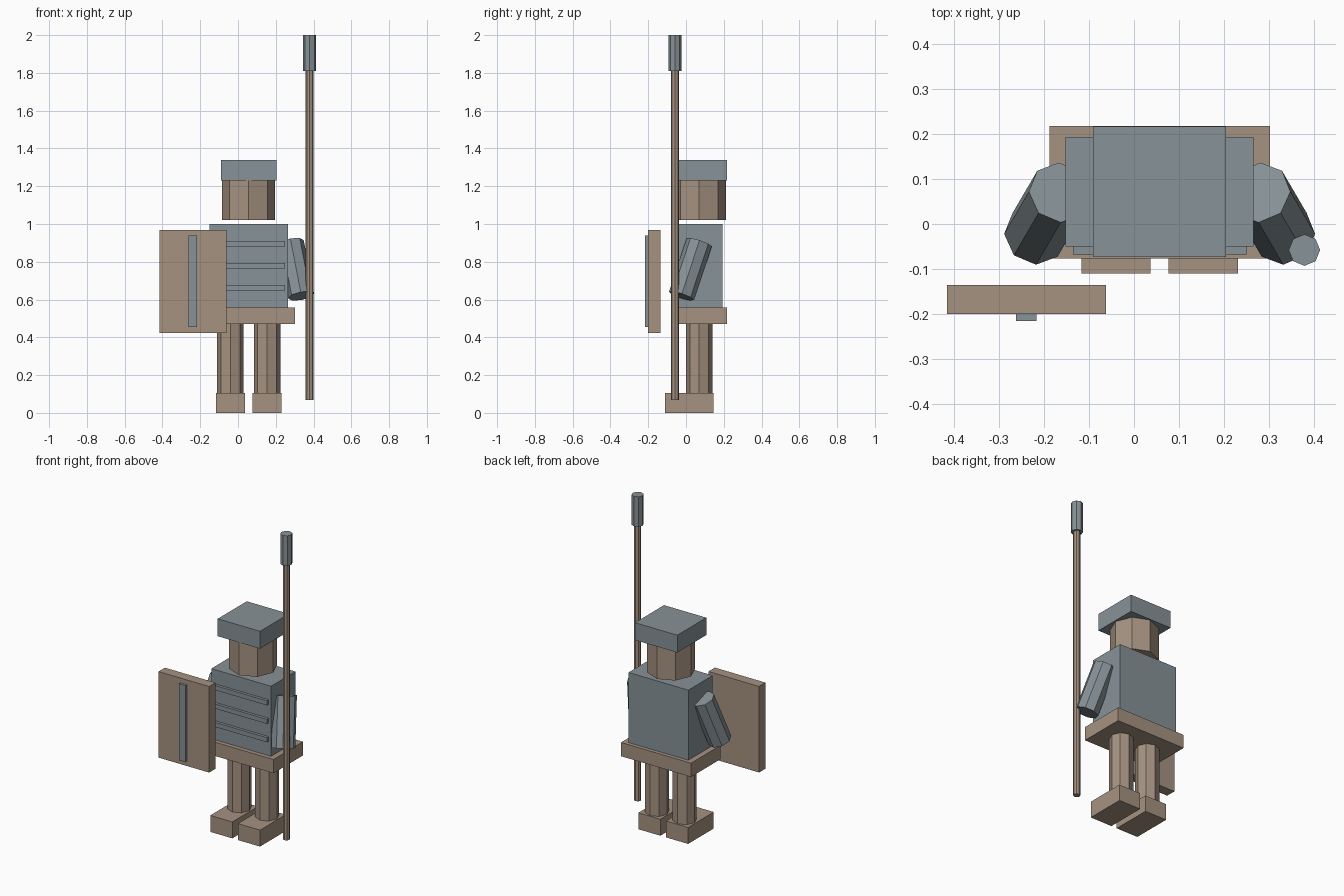
import bpy
from mathutils import Vector

if "Cube" in bpy.data.objects:
    bpy.data.objects.remove(bpy.data.objects["Cube"])


def material(name, rgb):
    m = bpy.data.materials.new(name)
    m.diffuse_color = (*rgb, 1)
    m.use_nodes = True
    m.node_tree.nodes["Principled BSDF"].inputs["Base Color"].default_value = m.diffuse_color
    return m


BROWN = material("warm brown", (0.376, 0.287, 0.220))
STEEL = material("steel grey", (0.242, 0.287, 0.310))


def finish(name, mat):
    ob = bpy.context.object
    ob.name = name
    ob.data.name = name
    ob.data.materials.append(mat)
    return ob


def box(name, mat, x, y, z):
    """Box from (min, max) ranges."""
    bpy.ops.mesh.primitive_cube_add(size=1, location=[sum(r) / 2 for r in (x, y, z)])
    ob = finish(name, mat)
    size = [r[1] - r[0] for r in (x, y, z)]
    for v in ob.data.vertices:
        v.co = [c * s for c, s in zip(v.co, size)]
    return ob


def rod(name, mat, start, end, radius):
    """Eight-sided cylinder between two points."""
    a, b = Vector(start), Vector(end)
    bpy.ops.mesh.primitive_cylinder_add(vertices=8, radius=radius, depth=(b - a).length,
                                        location=(a + b) / 2)
    ob = finish(name, mat)
    ob.rotation_mode = 'QUATERNION'
    ob.rotation_quaternion = Vector((0, 0, 1)).rotation_difference(b - a)
    return ob


CX, CY = 0.057, 0.07  # body axis

# Boots, legs and arms, mirrored about the body axis
for side, s in (("left", -1), ("right", 1)):
    lx = CX + s * 0.097
    box(side + "_boot", BROWN, (lx - 0.077, lx + 0.077), (-0.11, 0.146), (0, 0.104))
    rod(side + "_leg", BROWN, (lx, CY, 0.104), (lx, CY, 0.47), 0.07)
    rod(side + "_arm", STEEL, (CX + s * 0.277, -0.024, 0.619),
        (CX + s * 0.222, CY, 0.902), 0.07)

# Body
box("skirt", BROWN, (CX - 0.245, CX + 0.245), (-0.077, 0.218), (0.47, 0.557))
box("torso", STEEL, (CX - 0.209, CX + 0.209), (-0.05, 0.194), (0.557, 1.0))
for i, z in enumerate((0.663, 0.779, 0.896)):
    box(f"chest_band_{i + 1}", STEEL, (CX - 0.193, CX + 0.193), (-0.068, -0.045),
        (z - 0.0145, z + 0.0145))

# Head and flat helmet
rod("head", BROWN, (CX - 0.001, CY, 1.022), (CX - 0.001, CY, 1.23), 0.141)
box("helmet", STEEL, (CX - 0.148, CX + 0.148), (-0.073, 0.217), (1.23, 1.34))

# Shield with raised centre strip
box("shield", BROWN, (-0.416, -0.062), (-0.2, -0.136), (0.424, 0.968))
box("shield_strip", STEEL, (-0.262, -0.217), (-0.216, -0.2), (0.455, 0.938))

# Spear
rod("spear_shaft", BROWN, (0.379, -0.058, 0.068), (0.379, -0.058, 1.81), 0.021)
rod("spear_head", STEEL, (0.379, -0.058, 1.81), (0.379, -0.058, 2.0), 0.035)
